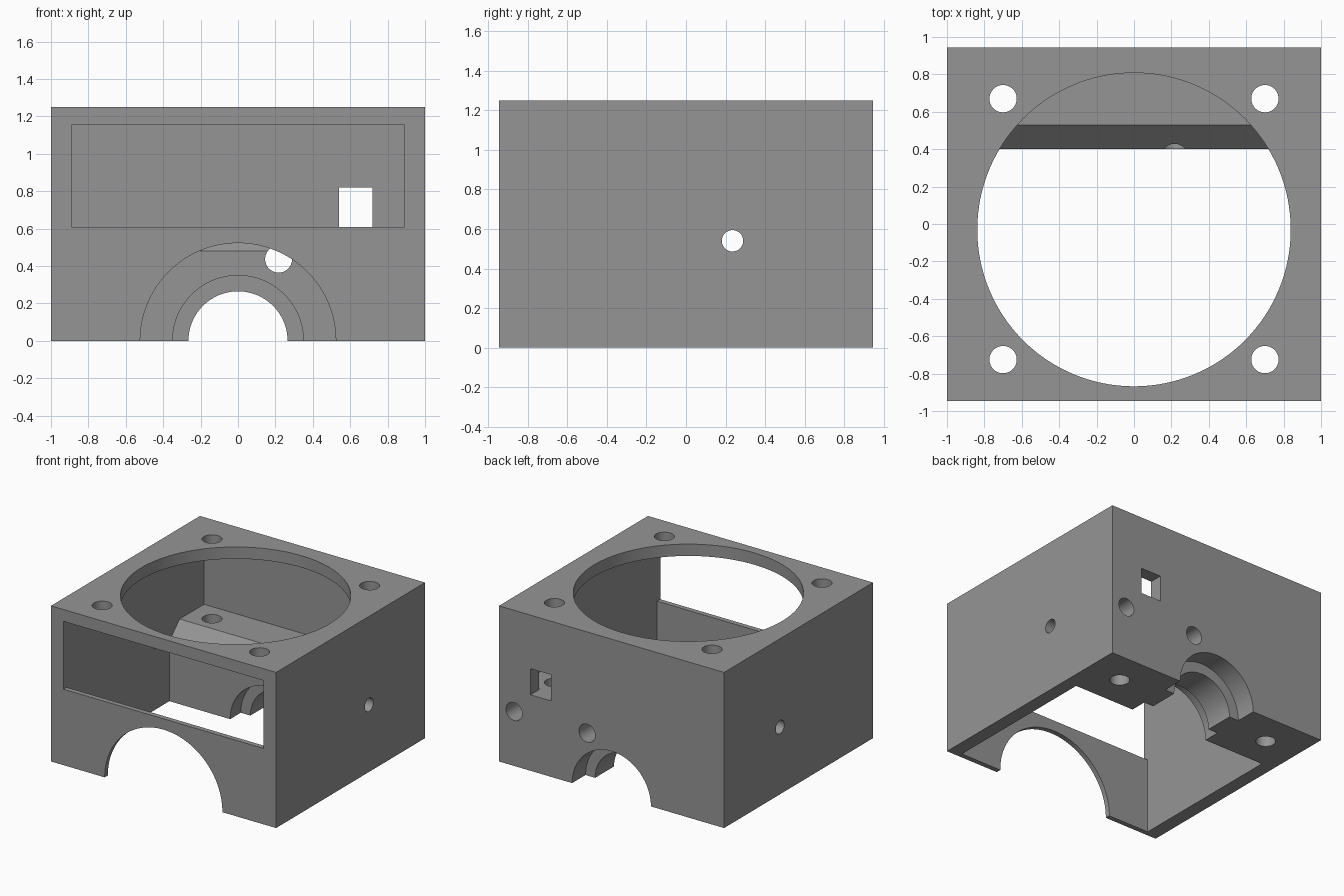
import bpy, bmesh, math
from mathutils import Matrix

if "Cube" in bpy.data.objects:
    bpy.data.objects.remove(bpy.data.objects["Cube"])

grey = bpy.data.materials.new("matte grey")
grey.diffuse_color = (0.3, 0.3, 0.3, 1)
grey.use_nodes = True
grey.node_tree.nodes["Principled BSDF"].inputs["Base Color"].default_value = grey.diffuse_color


def finish(name, bm):
    bmesh.ops.recalc_face_normals(bm, faces=bm.faces)
    mesh = bpy.data.meshes.new(name)
    bm.to_mesh(mesh)
    bm.free()
    mesh.materials.append(grey)
    ob = bpy.data.objects.new(name, mesh)
    bpy.context.collection.objects.link(ob)
    return ob


def box(name, x0, x1, y0, y1, z0, z1):
    bm = bmesh.new()
    bmesh.ops.create_cube(bm, size=1)
    for v in bm.verts:
        v.co = ((x0 + x1) / 2 + v.co.x * (x1 - x0),
                (y0 + y1) / 2 + v.co.y * (y1 - y0),
                (z0 + z1) / 2 + v.co.z * (z1 - z0))
    return finish(name, bm)


def rod(name, axis, centre, radius, length, sides=64):
    bm = bmesh.new()
    turn = {"X": Matrix.Rotation(math.pi / 2, 4, "Y"),
            "Y": Matrix.Rotation(math.pi / 2, 4, "X"),
            "Z": Matrix.Identity(4)}[axis]
    bmesh.ops.create_cone(bm, cap_ends=True, segments=sides, radius1=radius,
                          radius2=radius, depth=length,
                          matrix=Matrix.Translation(centre) @ turn)
    return finish(name, bm)


def rod_y(name, x, z, radius, y0, y1, sides=64):
    return rod(name, "Y", (x, (y0 + y1) / 2, z), radius, y1 - y0, sides)


def side_profile(name, points, half_width):
    bm = bmesh.new()
    face = bm.faces.new([bm.verts.new((-half_width, y, z)) for y, z in points])
    new = bmesh.ops.extrude_face_region(bm, geom=[face])["geom"]
    bmesh.ops.translate(bm, vec=(2 * half_width, 0, 0),
                        verts=[g for g in new if isinstance(g, bmesh.types.BMVert)])
    return finish(name, bm)


# Outer housing block
housing = box("housing", -1, 1, -0.945, 0.945, 0, 1.25)

cutters = [
    # Interior, leaving the rear block with its chamfered front edge
    side_profile("cavity", [(-0.905, -0.1), (0.4, -0.1), (0.4, 0.48), (0.53, 0.61),
                            (0.84, 0.61), (0.84, 1.155), (-0.905, 1.155)], 0.89),
    # Front window and small rear window
    box("front_window", -0.89, 0.89, -1.1, -0.8, 0.61, 1.155),
    box("rear_window", 0.54, 0.72, 0.75, 1.1, 0.61, 0.82),
    # Large round opening in the top
    rod("top_opening", "Z", (0, -0.03, 1.25), 0.838, 0.5, 128),
    # Front arch and the stepped bore through the rear block
    rod_y("front_arch", 0, 0, 0.523, -1.1, -0.7, 128),
    rod_y("bore", 0, 0, 0.265, 0.3, 1.1, 96),
    rod_y("bore_front_step", 0, 0, 0.35, 0.3, 0.535, 96),
    rod_y("bore_rear_step", 0, 0, 0.35, 0.775, 1.1, 96),
    # Round holes through the back
    rod_y("rear_hole", 0.217, 0.437, 0.072, 0.3, 1.1),
    rod_y("rear_corner_hole", 0.866, 0.437, 0.072, 0.395, 1.1),
    # Cross hole through both side walls
    rod("side_hole", "X", (0, 0.235, 0.54), 0.054, 2.4),
]
# Four screw holes, running down through the rear block as well
for x in (-0.7, 0.7):
    for y in (-0.725, 0.67):
        cutters.append(rod("screw_hole", "Z", (x, y, 0.6), 0.073, 1.6))

bpy.context.view_layer.objects.active = housing
housing.select_set(True)
for cutter in cutters:
    mod = housing.modifiers.new(cutter.name, "BOOLEAN")
    mod.operation = "DIFFERENCE"
    mod.solver = "EXACT"
    mod.object = cutter
    bpy.ops.object.modifier_apply(modifier=mod.name)
    bpy.data.objects.remove(cutter)

bpy.ops.object.shade_smooth_by_angle(angle=math.radians(30))
